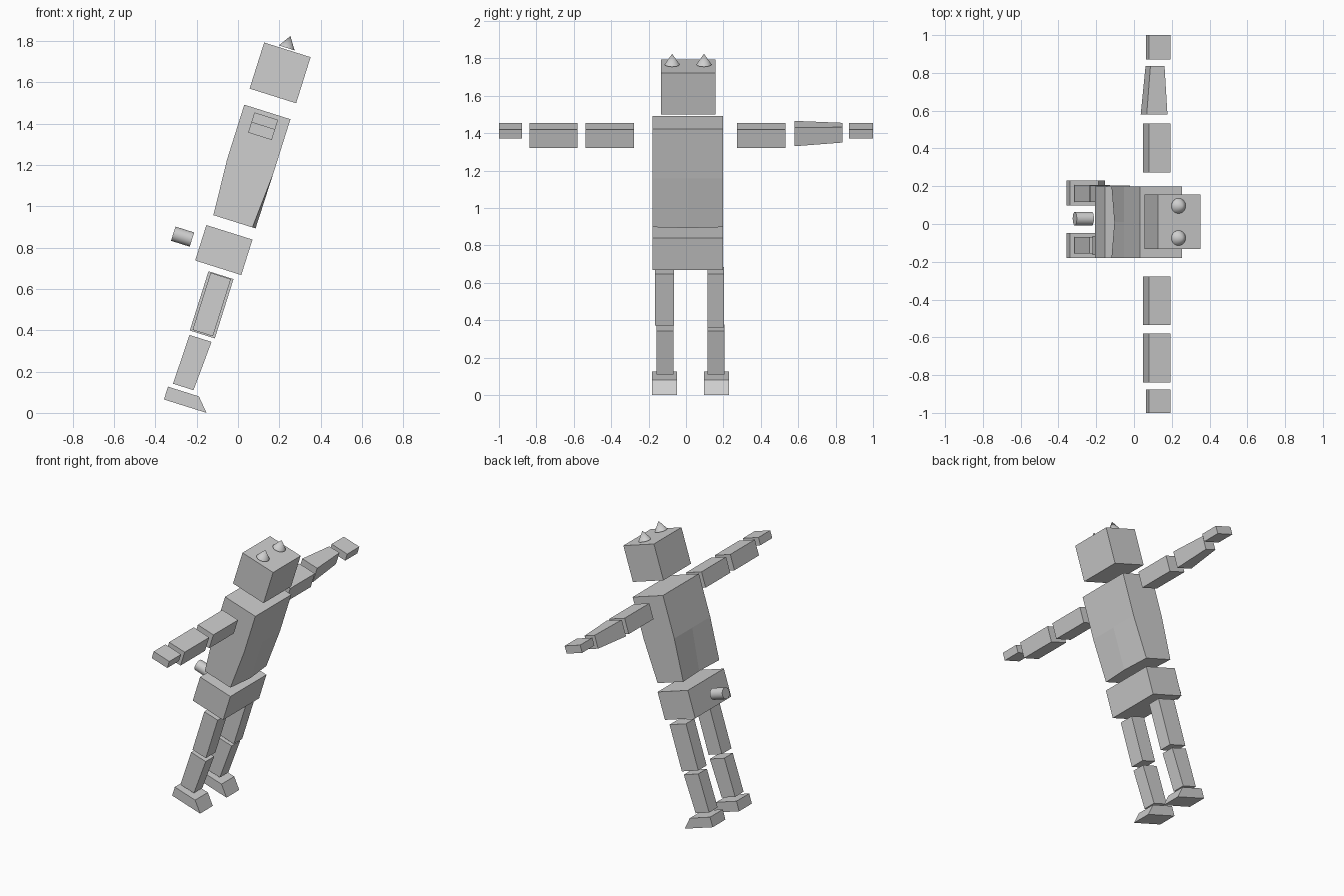
import bpy, bmesh, math
from mathutils import Matrix, Vector

cube = bpy.data.objects.get("Cube")
if cube:
    bpy.data.objects.remove(cube, do_unlink=True)

grey = bpy.data.materials.new("plain_grey")
grey.use_nodes = True
colour = (0.62, 0.62, 0.62, 1)
grey.diffuse_color = colour
grey.node_tree.nodes["Principled BSDF"].inputs["Base Color"].default_value = colour

# The upright figure is leaned over as a whole
LEAN = Matrix.Translation((0, 0, -0.005)) @ Matrix.Rotation(math.radians(17.5), 4, "Y")


def finish(name, bm, smooth=False):
    bmesh.ops.recalc_face_normals(bm, faces=bm.faces)
    bm.transform(LEAN)
    mesh = bpy.data.meshes.new(name)
    bm.to_mesh(mesh)
    bm.free()
    mesh.materials.append(grey)
    obj = bpy.data.objects.new(name, mesh)
    bpy.context.collection.objects.link(obj)
    if smooth:
        bpy.ops.object.select_all(action="DESELECT")
        obj.select_set(True)
        bpy.context.view_layer.objects.active = obj
        bpy.ops.object.shade_smooth_by_angle(angle=math.radians(40))
    return obj


def block(x, y, z, top_x=None):
    """Box from (low, high) ranges; top_x gives a different width at the top."""
    bm = bmesh.new()
    bmesh.ops.create_cube(bm, size=1)
    for v in bm.verts:
        span = top_x if top_x and v.co.z > 0 else x
        v.co = Vector((span[v.co.x > 0], y[v.co.y > 0], z[v.co.z > 0]))
    return bm


def round_part(name, r1, r2, depth, matrix):
    bm = bmesh.new()
    bmesh.ops.create_cone(bm, cap_ends=True, segments=32, radius1=r1, radius2=r2,
                          depth=depth, matrix=matrix)
    finish(name, bm, smooth=True)


BODY_X = (-0.421, -0.187)
BODY_Y = (-0.18, 0.199)

# Head, hips and the peg behind them
finish("head", block((-0.42, -0.184), (-0.133, 0.157), (1.519, 1.753)))
finish("hips", block(BODY_X, BODY_Y, (0.646, 0.826)))
round_part("hip_peg", 0.036, 0.036, 0.095,
           Matrix.Translation((-0.514, 0.028, 0.738)) @ Matrix.Rotation(math.pi / 2, 4, "Y"))

# Horns
for side, y in (("front", -0.074), ("back", 0.096)):
    round_part(side + "_horn", 0.04, 0, 0.06, Matrix.Translation((-0.308, y, 1.791)))

# Torso, split once each way with its lower edge slightly bowed
torso = block(BODY_X, BODY_Y, (0.882, 1.437))
bmesh.ops.subdivide_edges(torso, edges=torso.edges[:], cuts=1, use_grid_fill=True)
for v in torso.verts:
    if v.co.z < 0.9:
        middle = abs(v.co.y - sum(BODY_Y) / 2) < 0.05
        v.co.x += 0.016 if middle else 0
        v.co.x += 0.018 if v.co.x < -0.35 else -0.018
finish("torso", torso)

# Arms
ARM_X, ARM_Z = (-0.363, -0.243), (1.314, 1.416)
HAND_Z = (1.366, 1.416)
for side, upper, hand in (("front", (-0.536, -0.277), (-1.0, -0.876)),
                          ("back", (0.272, 0.532), (0.872, 1.0))):
    finish(side + "_upper_arm", block(ARM_X, upper, ARM_Z))
    finish(side + "_hand", block(ARM_X, hand, HAND_Z))
finish("front_forearm", block(ARM_X, (-0.838, -0.58), ARM_Z))

# The back forearm narrows towards the wrist
forearm = block((-0.378, -0.263), (0.58, 0.837), (1.317, 1.423))
wrist = Vector((-0.317, 0.837, 1.376))
for v in forearm.verts:
    if v.co.y > 0.7:
        v.co.x = wrist.x + math.copysign(0.039, v.co.x - wrist.x)
        v.co.z = wrist.z + math.copysign(0.043, v.co.z - wrist.z)
finish("back_forearm", forearm)

# Legs and wedge-shaped feet
SHIN_X, KNEE_X = (-0.344, -0.24), (-0.339, -0.227)
finish("front_thigh", block((-0.332, -0.229), (-0.165, -0.064), (0.322, 0.612)))
finish("back_thigh", block((-0.344, -0.217), (0.116, 0.204), (0.315, 0.616)))
for side, shin, foot in (("front", (-0.157, -0.068), (-0.181, -0.047)),
                         ("back", (0.116, 0.206), (0.097, 0.231))):
    finish(side + "_shin", block(SHIN_X, shin, (0.045, 0.294), KNEE_X))
    finish(side + "_foot", block((-0.363, -0.147), foot, (-0.041, 0.024), (-0.363, -0.206)))
